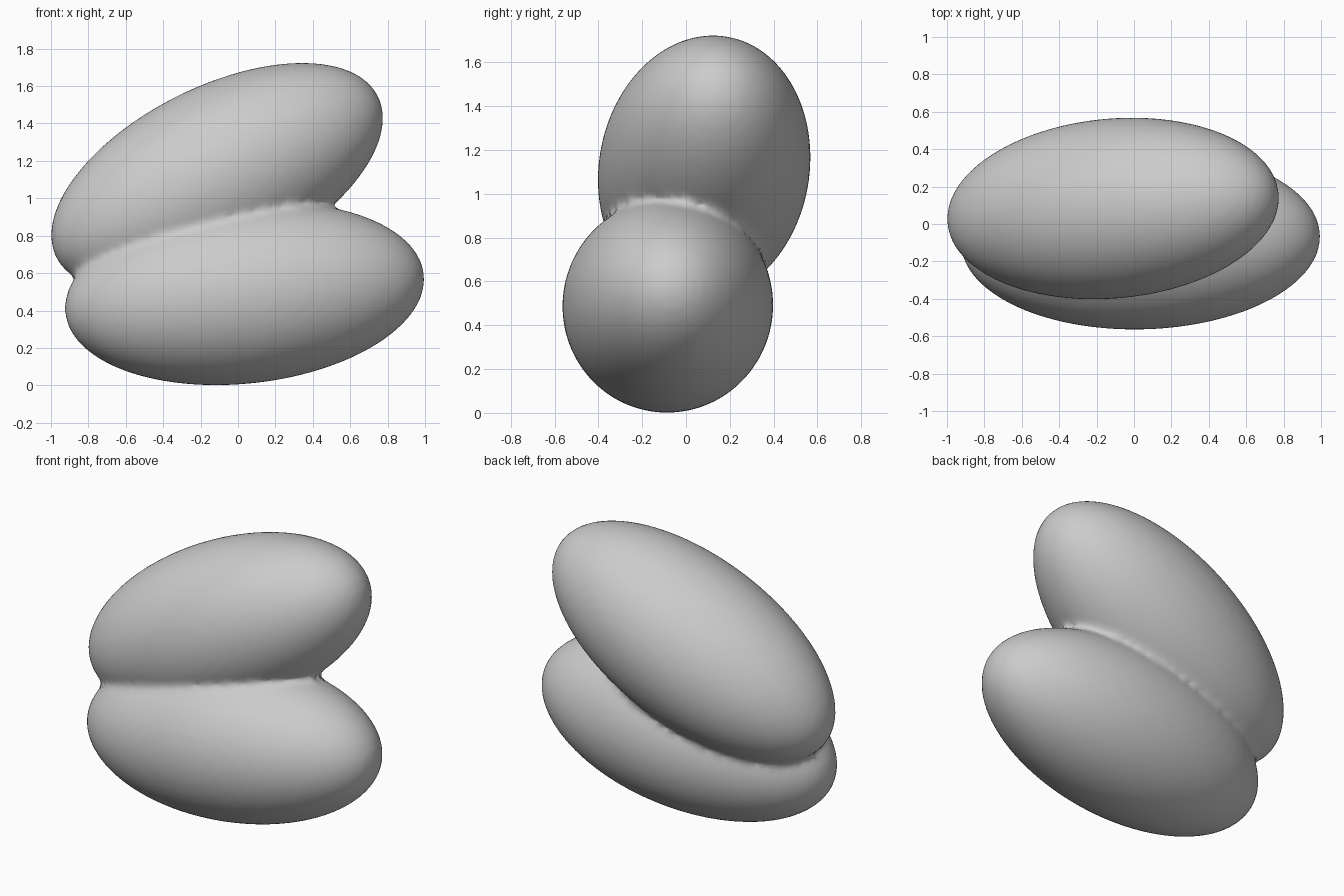
import bpy
from mathutils import Vector

if "Cube" in bpy.data.objects:
    bpy.data.objects.remove(bpy.data.objects["Cube"])

LONG, SHORT = 0.965, 0.481


def lobe(name, centre, axis):
    """Elongated ellipsoid, its long axis pointing along axis."""
    bpy.ops.mesh.primitive_uv_sphere_add(segments=96, ring_count=64, radius=1)
    ob = bpy.context.object
    ob.name = name
    ob.scale = (SHORT, SHORT, LONG)
    ob.rotation_mode = 'QUATERNION'
    ob.rotation_quaternion = Vector(axis).to_track_quat('Z', 'Y')
    ob.location = centre
    bpy.ops.object.transform_apply(location=True, rotation=True, scale=True)
    return ob


# Two egg-like lobes
lower = lobe("lower_lobe", (0.035, -0.083, 0.49), (0.99, 0.022, 0.107))
upper = lobe("upper_lobe", (-0.112, 0.083, 1.115), (0.893, 0.08, 0.447))

# Fuse them into one skin
lower.select_set(True)
upper.select_set(True)
bpy.context.view_layer.objects.active = lower
bpy.ops.object.join()
body = bpy.context.object
body.name = "fused_body"

# Even mesh with a softened crease
remesh = body.modifiers.new("Fuse", 'REMESH')
remesh.mode = 'VOXEL'
remesh.voxel_size = 0.025
remesh.use_smooth_shade = True
soften = body.modifiers.new("Soften", 'SMOOTH')
soften.factor = 0.5
soften.iterations = 4
bpy.ops.object.modifier_apply(modifier="Fuse")
bpy.ops.object.modifier_apply(modifier="Soften")
bpy.ops.object.shade_smooth()
